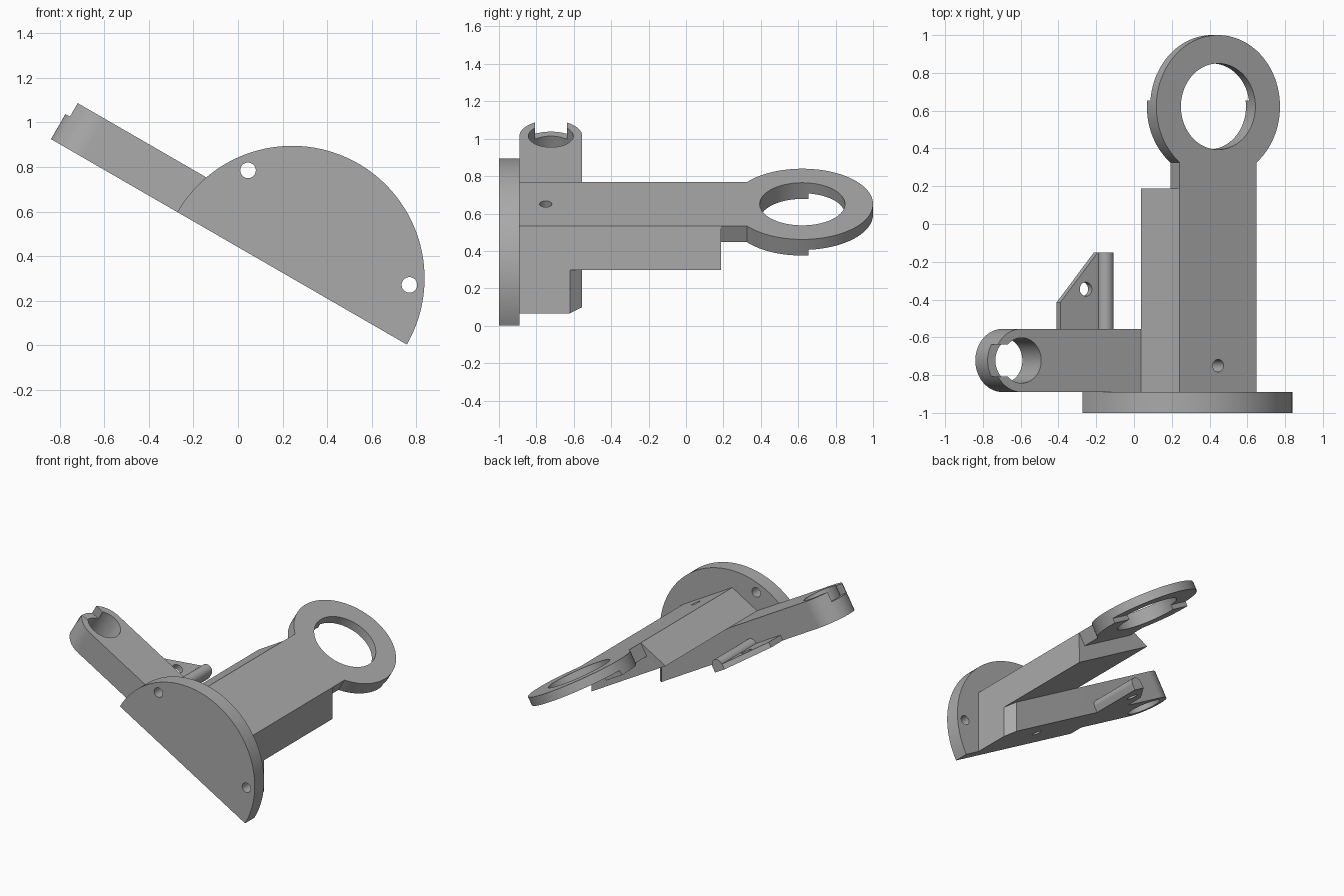
import bpy, bmesh
from math import sin, cos, pi, radians, asin
from mathutils import Matrix

cube = bpy.data.objects.get("Cube")
if cube:
    bpy.data.objects.remove(cube)

grey = bpy.data.materials.new("plain grey")
grey.use_nodes = True
grey.diffuse_color = (0.4, 0.4, 0.4, 1)
grey.node_tree.nodes["Principled BSDF"].inputs["Base Color"].default_value = (0.4, 0.4, 0.4, 1)

# Everything is laid out flat, then tilted about the y axis
TILT = Matrix.Translation((0.243, 0, 0.3)) @ Matrix.Rotation(radians(30), 4, 'Y')
TOP = 0.405          # upper face of spine and eye
SIDE = 0.235         # half width of spine top
ARM_Y = -0.7225      # centre line of arm
ARM_H = 0.2          # arm thickness


def arc(cx, cy, r, a0, a1, n):
    return [(cx + r * cos(a0 + (a1 - a0) * i / n),
             cy + r * sin(a0 + (a1 - a0) * i / n)) for i in range(n + 1)]


def circle(cx, cy, r, n=64):
    return arc(cx, cy, r, 0, 2 * pi, n)[:-1]


def prism(name, outline, lo, hi, axis='Z'):
    """Extrude an outline along Z (outline in x, y) or Y (outline in x, z)."""
    bm = bmesh.new()
    place = (lambda p: (p[0], p[1], lo)) if axis == 'Z' else (lambda p: (p[0], lo, p[1]))
    step = (0, 0, hi - lo) if axis == 'Z' else (0, hi - lo, 0)
    face = bm.faces.new([bm.verts.new(place(p)) for p in outline])
    ext = bmesh.ops.extrude_face_region(bm, geom=[face])
    bmesh.ops.translate(bm, vec=step,
                        verts=[g for g in ext["geom"] if isinstance(g, bmesh.types.BMVert)])
    bmesh.ops.recalc_face_normals(bm, faces=bm.faces)
    mesh = bpy.data.meshes.new(name)
    bm.to_mesh(mesh)
    bm.free()
    mesh.materials.append(grey)
    obj = bpy.data.objects.new(name, mesh)
    bpy.context.collection.objects.link(obj)
    return obj


def box(x0, x1, y0, y1):
    return [(x0, y0), (x1, y0), (x1, y1), (x0, y1)]


def cut(obj, *cutters):
    """Subtract the cutters, bake the result and discard them."""
    for c in cutters:
        c.hide_render = True
        mod = obj.modifiers.new("cut", 'BOOLEAN')
        mod.operation, mod.solver, mod.object = 'DIFFERENCE', 'EXACT', c
    bpy.context.view_layer.update()
    mesh = bpy.data.meshes.new_from_object(
        obj.evaluated_get(bpy.context.evaluated_depsgraph_get()))
    obj.modifiers.clear()
    obj.data = mesh
    for c in cutters:
        bpy.data.objects.remove(c)


# Half-disc flange with two bolt holes
flange = prism("flange", arc(0, 0, 0.595, 0, pi, 72), -1.0, -0.89, 'Y')
cut(flange, *[prism("hole_cutter", circle(u, v, 0.035, 32), -1.1, -0.8, 'Y')
              for u, v in ((-0.414, 0.321), (0.471, 0.238))])

# Spine with sloping sides
spine = prism("spine", [(-0.352, ARM_H), (0.352, ARM_H), (SIDE, TOP), (-SIDE, TOP)],
              -0.89, 0.187, 'Y')
cut(spine, prism("pin_cutter", circle(0, -0.75, 0.033, 32), -0.1, 0.6))

# Side arm: rounded lug on one end, slanted and chamfered on the other
lug_u, lug_r = -1.083, 0.1675
arm = prism("arm", [(0.467, -0.89), (0.467, -0.62), (0.4, -0.555)]
            + arc(lug_u, ARM_Y, lug_r, pi / 2, 3 * pi / 2, 36), 0, ARM_H)
for v in arm.data.vertices:
    if v.co.x > 0.3 and v.co.z > 0.1:
        v.co.x -= 0.115
cut(arm,
    prism("bore_cutter", circle(lug_u, ARM_Y, 0.12), -0.1, 0.4),
    prism("notch_cutter", box(-1.4, lug_u, ARM_Y - 0.085, ARM_Y + 0.085), 0.13, 0.4),
    prism("pin_cutter", circle(0, -0.75, 0.033, 32), -0.1, 0.6))

# Neck and eye ring, thinner on the far half
eye_y, eye_r = 0.622, 0.378
a = asin(SIDE / eye_r)
eye = prism("neck_and_eye", [(-SIDE, 0.187), (SIDE, 0.187)]
            + arc(0, eye_y, eye_r, a - pi / 2, 3 * pi / 2 - a, 80), 0.305, TOP)
cut(eye, prism("bore_cutter", circle(0, eye_y, 0.228, 72), 0.1, 0.6),
    prism("step_cutter", box(-0.6, 0.6, 0.655, 1.2), 0.1, 0.34))

# Triangular fin with a hole, and its half-round rib
fin = prism("fin", [(-0.754, -0.555), (-0.479, -0.555), (-0.479, -0.15),
                    (-0.525, -0.15), (-0.754, -0.415)], 0, 0.04)
cut(fin, prism("hole_cutter", circle(-0.598, -0.345, 0.037, 32), -0.1, 0.2))
rib = prism("fin_rib", [(-0.522, 0), (-0.436, 0)]
            + arc(-0.479, 0.043, 0.043, 0, pi, 20), -0.555, -0.15, 'Y')

# Tilt every part and smooth the curved walls
bpy.ops.object.select_all(action='DESELECT')
for part in (flange, spine, arm, eye, fin, rib):
    part.data.transform(TILT)
    part.select_set(True)
bpy.context.view_layer.objects.active = flange
bpy.ops.object.shade_smooth_by_angle(angle=radians(25))
